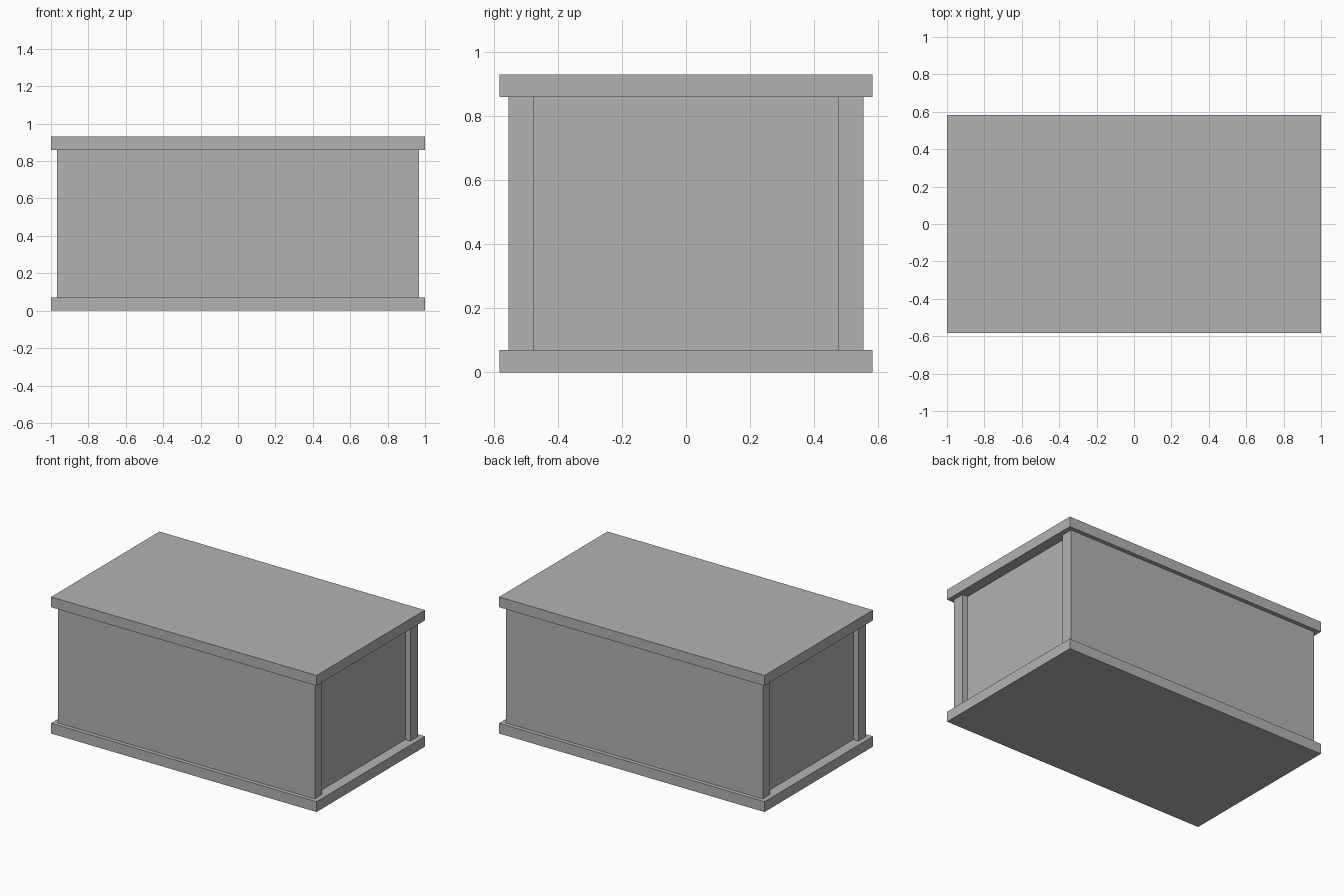
import bpy

cube = bpy.data.objects.get("Cube")
if cube:
    bpy.data.objects.remove(cube, do_unlink=True)

# Single grey finish
grey = bpy.data.materials.new("grey")
grey.use_nodes = True
colour = (0.45, 0.45, 0.45, 1)
grey.diffuse_color = colour
grey.node_tree.nodes["Principled BSDF"].inputs["Base Color"].default_value = colour

LENGTH, DEPTH, HEIGHT = 2.0, 1.166, 0.93
SLAB = 0.07            # thickness of lid and base
WALL = 0.08            # thickness of the wall boards
FRONT_X, FRONT_Y = 0.967, 0.555   # outer reach of the long boards
END_X = 0.928          # outer face of the recessed end boards


def board(name, low, high):
    """Add a flat-sided board between two opposite corners."""
    centre = [(a + b) / 2 for a, b in zip(low, high)]
    size = [b - a for a, b in zip(low, high)]
    bpy.ops.mesh.primitive_cube_add(size=1, location=centre)
    obj = bpy.context.object
    obj.name = obj.data.name = name
    obj.scale = size
    bpy.ops.object.transform_apply(location=False, rotation=False, scale=True)
    obj.data.materials.append(grey)
    return obj


# Base and lid
for name, z in (("base", 0), ("lid", HEIGHT - SLAB)):
    board(name, (-LENGTH / 2, -DEPTH / 2, z), (LENGTH / 2, DEPTH / 2, z + SLAB))

# Long boards at front and back
bottom, top = SLAB, HEIGHT - SLAB
inner = FRONT_Y - WALL
for name, y in (("front_panel", -FRONT_Y), ("back_panel", inner)):
    board(name, (-FRONT_X, y, bottom), (FRONT_X, y + WALL, top))

# End boards, set in between the long boards
for name, x in (("right_panel", -END_X), ("left_panel", END_X - WALL)):
    board(name, (x, -inner, bottom), (x + WALL, inner, top))
